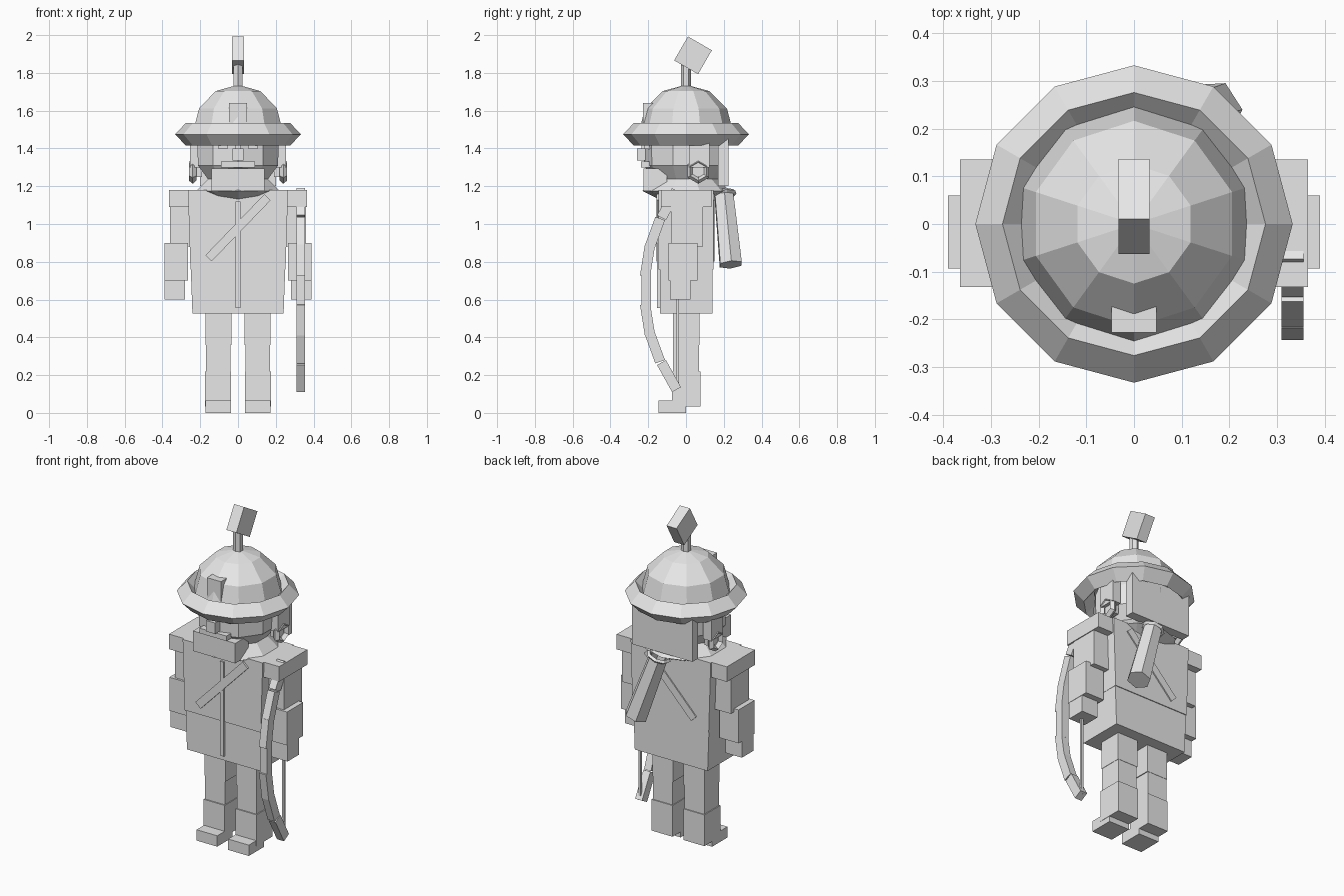
import bpy, bmesh, math
from mathutils import Vector, Matrix

if "Cube" in bpy.data.objects:
    bpy.data.objects.remove(bpy.data.objects["Cube"])

mat = bpy.data.materials.new("plain_grey")
mat.diffuse_color = (0.8, 0.8, 0.8, 1)
mat.use_nodes = True
mat.node_tree.nodes["Principled BSDF"].inputs["Base Color"].default_value = mat.diffuse_color


def finish(name, bm):
    bmesh.ops.recalc_face_normals(bm, faces=bm.faces)
    me = bpy.data.meshes.new(name)
    bm.to_mesh(me)
    bm.free()
    me.materials.append(mat)
    ob = bpy.data.objects.new(name, me)
    bpy.context.collection.objects.link(ob)
    return ob


def box(name, x, y, z, rot_x=0.0, rot_y=0.0, taper=1.0):
    """Box from (min, max) spans, turned about its centre; taper scales the bottom."""
    lo, hi = Vector((x[0], y[0], z[0])), Vector((x[1], y[1], z[1]))
    bm = bmesh.new()
    bmesh.ops.create_cube(bm, size=1)
    for v in bm.verts:
        k = taper if v.co.z < 0 else 1.0
        v.co = Vector((v.co.x * (hi.x - lo.x) * k,
                       v.co.y * (hi.y - lo.y), v.co.z * (hi.z - lo.z)))
    turn = Matrix.Rotation(rot_x, 4, 'X') @ Matrix.Rotation(rot_y, 4, 'Y')
    bm.transform(Matrix.Translation((lo + hi) / 2) @ turn)
    return finish(name, bm)


def pair(name, x, y, z):
    """The same box on both sides of x = 0."""
    box(name + "_right", x, y, z)
    box(name + "_left", (-x[1], -x[0]), y, z)


def lathe(name, profile, n, start=math.pi / 2, closed=False, m=Matrix()):
    """Revolve (radius, z) points about z with n flat sides."""
    bm = bmesh.new()
    rings = []
    for r, z in profile:
        if r == 0:
            rings.append([bm.verts.new((0, 0, z))] * n)
        else:
            a = [start + math.tau * i / n for i in range(n)]
            rings.append([bm.verts.new((r * math.cos(t), r * math.sin(t), z)) for t in a])
    pairs = list(zip(rings, rings[1:]))
    if closed:
        pairs.append((rings[-1], rings[0]))
    for a, b in pairs:
        for i in range(n):
            j = (i + 1) % n
            bm.faces.new(list(dict.fromkeys((a[i], a[j], b[j], b[i]))))
    if not closed:
        for ring in (rings[0], rings[-1]):
            if ring[0] is not ring[1]:
                bm.faces.new(ring)
    bm.transform(m)
    return finish(name, bm)


# Helmet: dome, brim, badge, spike and flag block
dome = [(0.25 * math.sin(math.radians(a)), 1.487 + 0.25 * math.cos(math.radians(a)))
        for a in (0, 30, 60, 90)]
lathe("helmet_dome", dome, 10)
lathe("helmet_brim", [(0.333, 1.475), (0.276, 1.535), (0.219, 1.475), (0.276, 1.415)],
      12, closed=True)
box("helmet_badge", (-0.047, 0.047), (-0.228, -0.1), (1.5, 1.64))
lathe("helmet_spike", [(0.026, 1.7), (0.026, 1.88)], 6)
box("helmet_block", (-0.033, 0.033), (-0.036, 0.11), (1.82, 1.966), rot_x=math.radians(-30))

# Head and face
lathe("head", [(0.2, 1.5), (0.226, 1.43), (0.223, 1.31), (0.165, 1.235)], 10)
pair("eyebrow", (0.055, 0.103), (-0.222, -0.17), (1.398, 1.415))
box("nose", (-0.03, 0.03), (-0.26, -0.18), (1.335, 1.4))
box("nose_bridge", (-0.012, 0.012), (-0.235, -0.18), (1.4, 1.43))
box("moustache", (-0.09, 0.09), (-0.238, -0.18), (1.3, 1.33))
box("beard", (-0.14, 0.14), (-0.226, -0.1), (1.175, 1.295))

# Hair: back sheet and side strips
box("back_hair", (-0.2, 0.2), (0.17, 0.225), (1.2, 1.45))
pair("side_hair", (0.2, 0.255), (0.015, 0.125), (1.3, 1.45))

# Ear rings: hexagonal double cones on the x axis
for name, s in (("right", 1), ("left", -1)):
    m = Matrix.Translation((0.24 * s, 0.065, 1.28)) @ Matrix.Rotation(math.pi / 2, 4, 'Y')
    lathe("ear_disc_" + name,
          [(0.067, 0), (0.05, 0.02), (0.034, 0), (0.05, -0.02)], 6,
          start=0, closed=True, m=m)
    box("ear_" + name, (min(0.19 * s, 0.235 * s), max(0.19 * s, 0.235 * s)),
        (0.035, 0.095), (1.25, 1.31))

# Collar
lathe("collar", [(0.165, 1.24), (0.232, 1.175), (0.09, 1.105)], 10)

# Torso and coat skirt, both narrowing downward
box("torso", (-0.265, 0.265), (-0.145, 0.145), (0.76, 1.18), taper=0.95)
box("coat_skirt", (-0.25, 0.25), (-0.138, 0.14), (0.525, 0.765), taper=0.965)
box("coat_seam", (-0.012, 0.012), (-0.153, -0.13), (0.555, 1.12))
for name, y in (("front", (-0.156, -0.14)), ("back", (0.14, 0.152))):
    box("chest_strap_" + name, (-0.023, 0.023), y, (0.755, 1.205), rot_y=math.radians(44))

# Arms
pair("shoulder", (0.255, 0.365), (-0.132, 0.135), (1.09, 1.18))
pair("upper_arm", (0.255, 0.36), (-0.08, 0.09), (0.88, 1.1))
pair("forearm", (0.265, 0.39), (-0.093, 0.06), (0.7, 0.9))
pair("hand", (0.28, 0.388), (-0.085, 0.025), (0.6, 0.71))

# Legs and boots
pair("thigh", (0.035, 0.172), (-0.07, 0.072), (0.36, 0.56))
pair("shin", (0.04, 0.17), (-0.068, 0.07), (0.2, 0.37))
pair("boot", (0.036, 0.175), (-0.075, 0.076), (0.033, 0.22))
pair("boot_toe", (0.036, 0.173), (-0.145, 0.0), (0.0, 0.065))

# Bow: seven blocks mirrored about the grip, plus a string
bow_x = (0.31, 0.356)
box("bow_grip", bow_x, (-0.235, -0.185), (0.55, 0.75))
for i, (y, dz, tilt) in enumerate([(-0.204, 0.155, 9), (-0.165, 0.302, 20), (-0.09, 0.455, 29)]):
    for name, s in (("upper", 1), ("lower", -1)):
        z = 0.65 + s * dz
        box(f"bow_{name}_{i}", bow_x, (y - 0.027, y + 0.027), (z - 0.082, z + 0.082),
            rot_x=math.radians(tilt) * -s * -1 if s < 0 else math.radians(-tilt) * -1)
# The blocks lean so that both tips point backward
for ob in bpy.data.objects:
    if ob.name.startswith("bow_lower") or ob.name.startswith("bow_upper"):
        c = sum((v.co for v in ob.data.vertices), Vector()) / 8
        tip = max(ob.data.vertices, key=lambda v: abs(v.co.z - 0.65)).co
        far = [v.co for v in ob.data.vertices
               if (v.co - c).z * (c.z - 0.65) > 0]
        if sum(p.y for p in far) / len(far) < c.y:
            for v in ob.data.vertices:
                v.co.y = 2 * c.y - v.co.y
            ob.data.flip_normals()
box("bow_string", (0.326, 0.34), (-0.051, -0.037), (0.13, 1.17))

# Quiver: leaning hexagonal tube with a rim
top, low = Vector((0.04, 0.2, 1.16)), Vector((0.165, 0.237, 0.785))
axis = top - low
m = Matrix.Translation(low) @ axis.to_track_quat('Z', 'Y').to_matrix().to_4x4()
h = axis.length
lathe("quiver", [(0.066, 0), (0.056, h), (0.045, h), (0.045, h - 0.06)], 6, start=0.3, m=m)
lathe("quiver_rim", [(0.07, h), (0.058, h + 0.012), (0.046, h), (0.058, h - 0.012)],
      8, closed=True, m=m)
